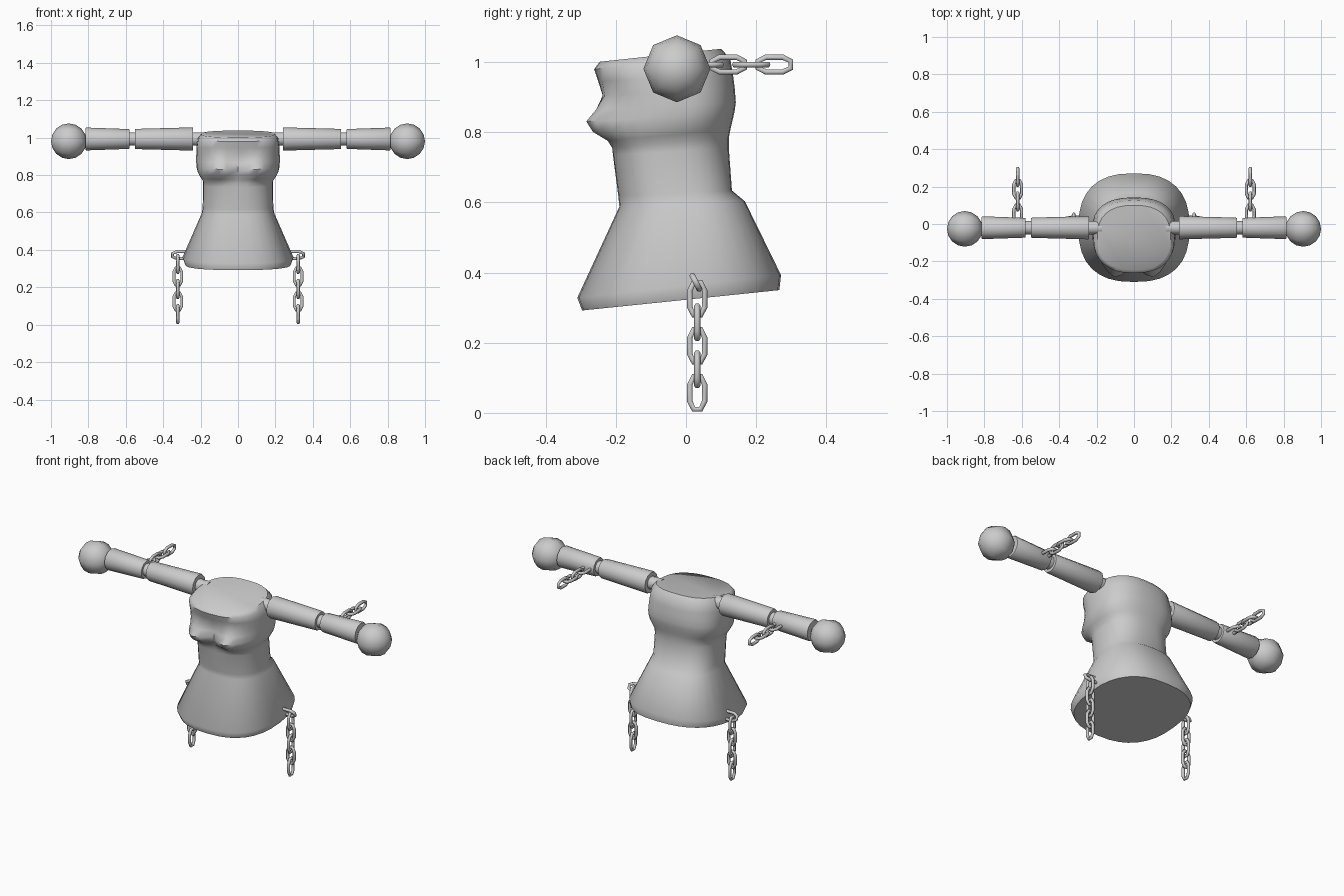
import bpy, bmesh, math
from mathutils import Matrix, Vector

if "Cube" in bpy.data.objects:
    bpy.data.objects.remove(bpy.data.objects["Cube"])


def finish(bm, name, angle=40):
    bmesh.ops.recalc_face_normals(bm, faces=bm.faces)
    me = bpy.data.meshes.new(name)
    bm.to_mesh(me)
    bm.free()
    ob = bpy.data.objects.new(name, me)
    bpy.context.collection.objects.link(ob)
    bpy.ops.object.select_all(action='DESELECT')
    bpy.context.view_layer.objects.active = ob
    ob.select_set(True)
    bpy.ops.object.shade_smooth_by_angle(angle=math.radians(angle))
    return ob


def loft(rings):
    bm = bmesh.new()
    loops = [[bm.verts.new(p) for p in r] for r in rings]
    for a, b in zip(loops, loops[1:]):
        for i in range(len(a)):
            j = (i + 1) % len(a)
            bm.faces.new((a[i], a[j], b[j], b[i]))
    bm.faces.new(loops[0])
    bm.faces.new(loops[-1])
    return bm


# Torso: tilted rings (half width, front y, front z, back y, back z)
SECTIONS = [
    (.282, -.296, .292, .266, .350), (.297, -.310, .328, .271, .393),
    (.194, -.190, .588, .168, .603), (.189, -.193, .618, .131, .634),
    (.186, -.208, .735, .122, .755), (.188, -.208, .755, .122, .785),
    (.203, -.206, .775, .127, .810), (.216, -.204, .800, .133, .835),
    (.222, -.205, .830, .139, .862), (.224, -.212, .865, .142, .885),
    (.223, -.230, .905, .139, .925), (.221, -.250, .945, .134, .965),
    (.216, -.262, .980, .126, 1.010), (.196, -.246, 1.001, .100, 1.038)]


def torso_ring(hw, yf, zf, yb, zb, n=32):
    pts = []
    for i in range(n):
        t = 2 * math.pi * i / n
        c, s = math.cos(t), math.sin(t)
        x = hw * math.copysign(abs(c) ** .8, c)
        k = math.copysign(abs(s) ** .8, s)
        y = (yf + yb) / 2 + k * (yb - yf) / 2
        z = (zf + zb) / 2 + k * (zb - zf) / 2
        if k < 0:  # chest shape
            sig = .042 if z < .825 else .06
            bump = math.exp(-((z - .822) / sig) ** 2) * math.exp(-((abs(x) - .105) / .085) ** 2)
            if zf > .73:
                y -= .092 * bump * min(1, -k * 1.6)
        pts.append((x, y, z))
    return pts


finish(loft([torso_ring(*s) for s in SECTIONS]), "torso", 50)


# Turned limb parts along x: list of (x, radius)
def turned(name, side, profile, sides=12, y=-.02, z=.993):
    rings = [[(side * x, y + r * math.cos(2 * math.pi * i / sides),
               z + r * math.sin(2 * math.pi * i / sides)) for i in range(sides)]
             for x, r in profile]
    finish(loft(rings), name)


# Chains: one object made of hexagonal wire links
def chain(name, links):
    cu = bpy.data.curves.new(name, 'CURVE')
    cu.dimensions = '3D'
    cu.bevel_depth = .009
    cu.bevel_resolution = 1
    shape = [(-.021, -.024), (-.010, -.047), (.010, -.047), (.021, -.024),
             (.021, .024), (.010, .047), (-.010, .047), (-.021, .024)]
    for centre, along, across in links:
        sp = cu.splines.new('POLY')
        sp.points.add(len(shape) - 1)
        for p, (u, v) in zip(sp.points, shape):
            p.co = (*(Vector(centre) + Vector(across) * u + Vector(along) * v), 1)
        sp.use_cyclic_u = True
    ob = bpy.data.objects.new(name, cu)
    bpy.context.collection.objects.link(ob)


X, Y, Z = (1, 0, 0), (0, 1, 0), (0, 0, 1)
for side, tag in ((1, "left"), (-1, "right")):
    turned(tag + "_shoulder_joint", side, [(.17, .036), (.25, .036)])
    turned(tag + "_upper_arm", side, [(.24, .060), (.245, .062), (.545, .054), (.55, .052)])
    turned(tag + "_elbow_joint", side, [(.54, .036), (.59, .036)])
    turned(tag + "_forearm", side, [(.58, .051), (.585, .053), (.81, .061), (.815, .058)])
    # Ball hand with its poles along x
    bm = bmesh.new()
    bmesh.ops.create_uvsphere(
        bm, u_segments=8, v_segments=8, radius=.0955,
        matrix=Matrix.Translation((side * .9045, -.026, .981)) @ Matrix.Rotation(math.pi / 2, 4, 'Y'))
    finish(bm, tag + "_hand_ball", 60)
    # Chain hanging from the hem, with a tilted anchor link
    x = side * .322
    chain(tag + "_hem_chain",
          [((side * .303, .028, .372), X, (0, -.45, .89))] +
          [((x, .032, .325 - .067 * i), Z, X if i % 2 else Y) for i in range(5)])
    # Chain trailing behind the forearm
    chain(tag + "_arm_chain",
          [((side * .622, .252 - .066 * i, .993), Y, X if i % 2 else Z) for i in range(4)])
